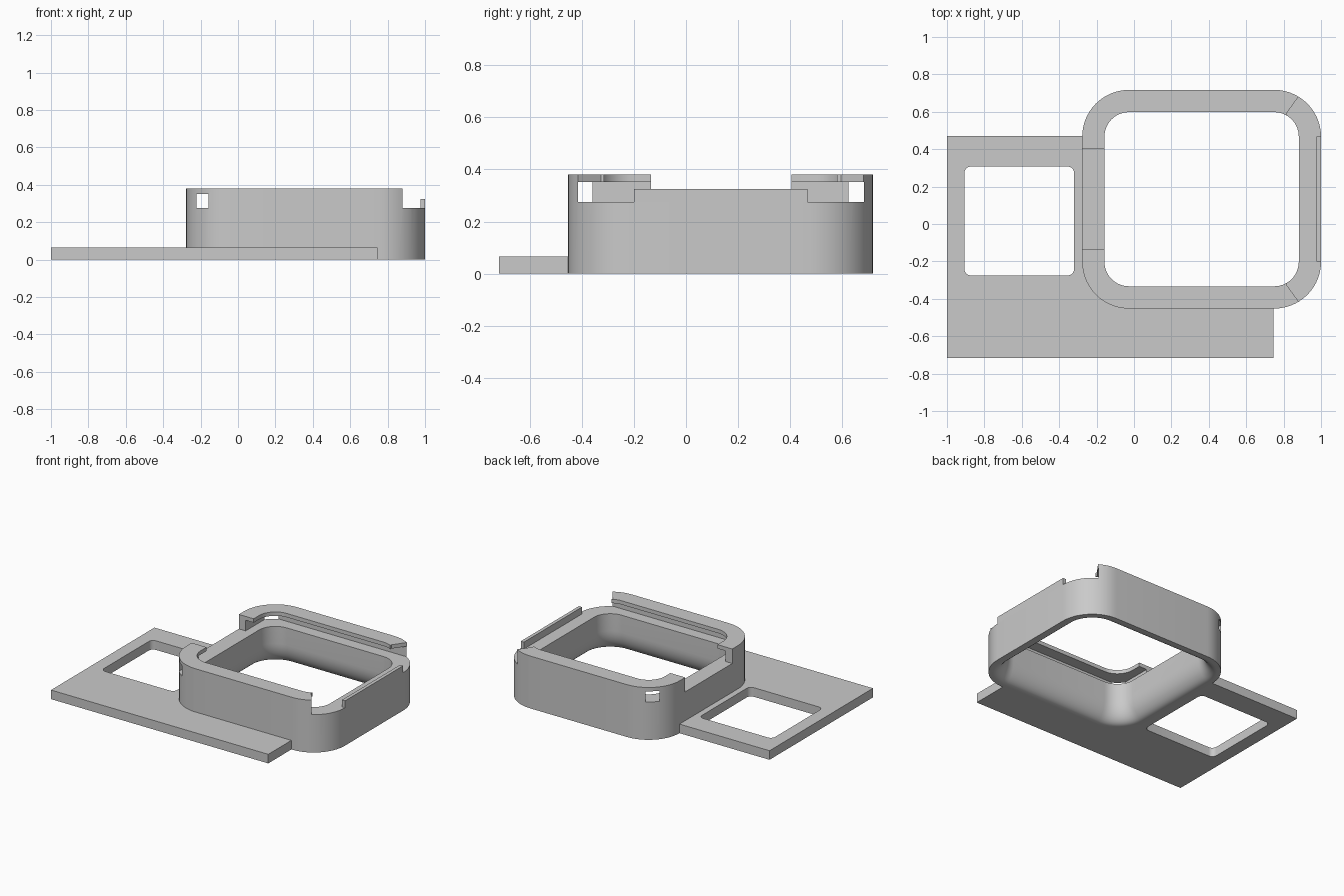
import bpy, bmesh, math

cube = bpy.data.objects.get("Cube")
if cube:
    bpy.data.objects.remove(cube, do_unlink=True)

grey = bpy.data.materials.new("plain grey")
grey.use_nodes = True
grey.diffuse_color = (0.59, 0.59, 0.59, 1)
grey.node_tree.nodes["Principled BSDF"].inputs["Base Color"].default_value = (0.59, 0.59, 0.59, 1)


def rounded_rect(x0, x1, y0, y1, r, steps=14):
    """Counter-clockwise outline of a rectangle with round corners."""
    centres = [(x1 - r, y1 - r), (x0 + r, y1 - r), (x0 + r, y0 + r), (x1 - r, y0 + r)]
    points = []
    for quarter, (cx, cy) in enumerate(centres):
        for i in range(steps + 1):
            a = math.pi / 2 * (quarter + i / steps)
            points.append((cx + r * math.cos(a), cy + r * math.sin(a)))
    return points


def loft(name, layers):
    """Closed solid through a stack of (z, outline) layers."""
    bm = bmesh.new()
    rings = [[bm.verts.new((x, y, z)) for x, y in outline] for z, outline in layers]
    for low, high in zip(rings, rings[1:]):
        n = len(low)
        for i in range(n):
            j = (i + 1) % n
            bm.faces.new((low[i], low[j], high[j], high[i]))
    bm.faces.new(rings[0][::-1])
    bm.faces.new(rings[-1])
    bmesh.ops.recalc_face_normals(bm, faces=bm.faces[:])
    mesh = bpy.data.meshes.new(name)
    bm.to_mesh(mesh)
    bm.free()
    mesh.materials.append(grey)
    obj = bpy.data.objects.new(name, mesh)
    bpy.context.collection.objects.link(obj)
    return obj


def prism(name, outline, z0, z1):
    return loft(name, [(z0, outline), (z1, outline)])


def box(name, x0, x1, y0, y1, z0, z1):
    return prism(name, [(x0, y0), (x1, y0), (x1, y1), (x0, y1)], z0, z1)


def activate(obj):
    bpy.ops.object.select_all(action='DESELECT')
    obj.select_set(True)
    bpy.context.view_layer.objects.active = obj


def cut(obj, cutter):
    """Subtract the cutter and discard it."""
    cutter.hide_render = True
    mod = obj.modifiers.new("cut", 'BOOLEAN')
    mod.operation = 'DIFFERENCE'
    mod.solver = 'EXACT'
    mod.object = cutter
    activate(obj)
    bpy.ops.object.modifier_apply(modifier=mod.name)
    bpy.data.objects.remove(cutter, do_unlink=True)


def frame_outline(inset):
    return rounded_rect(-0.277 + inset, 1 - inset, -0.452 + inset, 0.717 - inset, 0.25 - inset)


LEDGE, SLOT_TOP, TOP = 0.275, 0.352, 0.38
RIM, WALL, FLARE = 0.03, 0.119, 0.15

# Rounded frame whose opening flares out in a soft curve at the bottom
frame = prism("frame", frame_outline(0), 0, TOP)
layers = [(-0.02, frame_outline(RIM))]
for i in range(11):
    a = math.pi / 2 * i / 10
    layers.append((FLARE * (1 - math.cos(a)), frame_outline(RIM + (WALL - RIM) * math.sin(a))))
layers.append((0.5, frame_outline(WALL)))
cut(frame, loft("opening_cutter", layers))

# Square-cornered slide slot, which breaks out through the round corners
cut(frame, box("slot_cutter", -0.222, 1.2, -0.415, 0.682, LEDGE, SLOT_TOP))

# Gap in the lip on one side and open, slanted entry on the other
cut(frame, box("gap_cutter", -0.4, -0.1, -0.135, 0.405, LEDGE, 0.5))
entry = [(0.817, -0.327), (0.947, -0.507), (1.2, -0.507),
         (1.2, 0.774), (0.947, 0.774), (0.817, 0.594)]
cut(frame, prism("entry_cutter", entry, LEDGE, 0.5))

# Low stop along the slot entry
box("entry_stop", 0.975, 1, -0.2, 0.467, LEDGE, 0.325)

# Base plate with its window, trimmed around the frame
plate = box("base_plate", -1, 0.745, -0.717, 0.47, 0, 0.066)
cut(plate, prism("window_cutter", rounded_rect(-0.907, -0.32, -0.275, 0.307, 0.035, 6), -0.1, 0.2))
cut(plate, prism("frame_cutter", frame_outline(0), -0.1, 0.2))

for part in (frame, plate):
    activate(part)
    bpy.ops.object.shade_smooth_by_angle(angle=math.radians(30))
